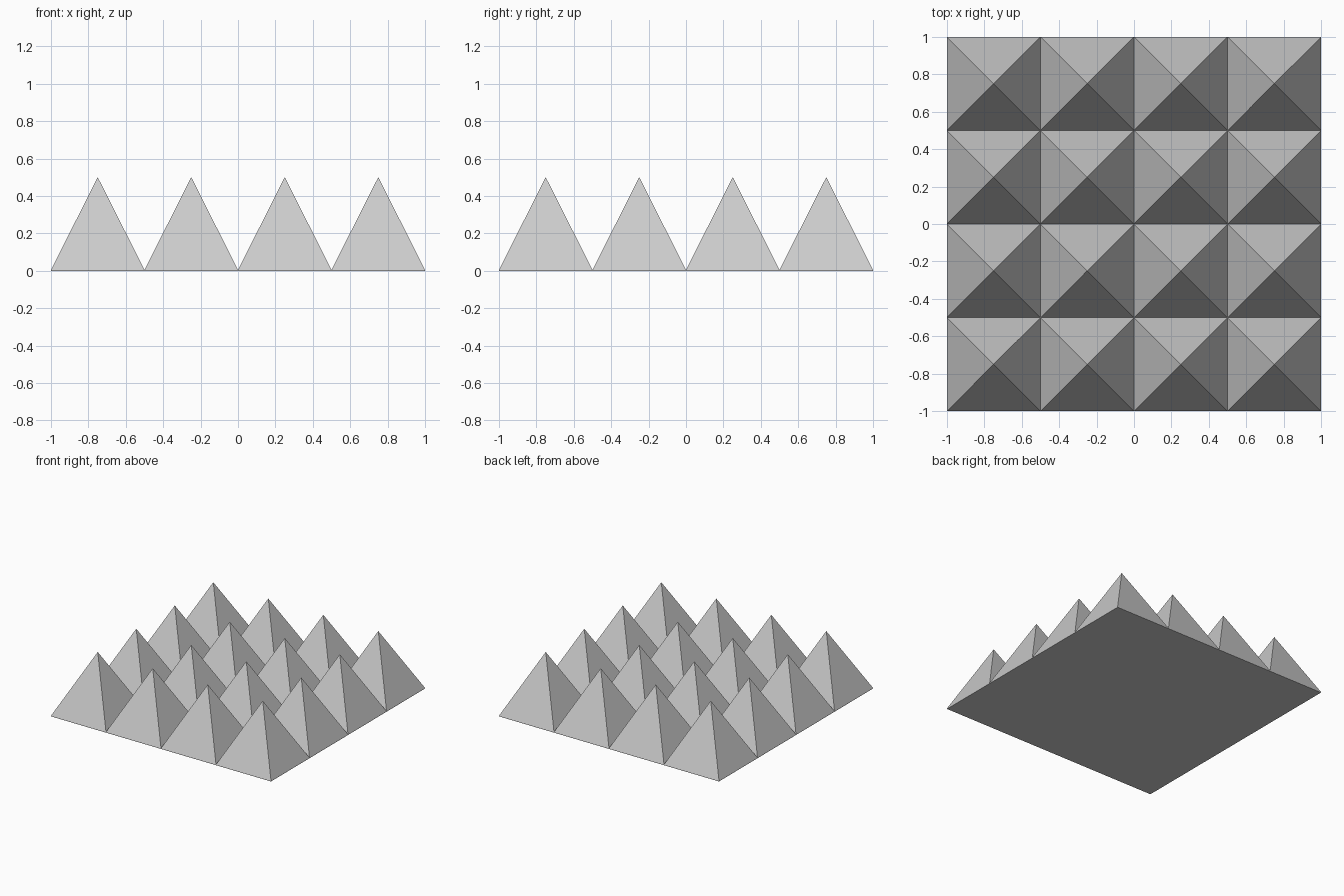
import bpy, bmesh
from math import sqrt, pi
from mathutils import Matrix

if "Cube" in bpy.data.objects:
    bpy.data.objects.remove(bpy.data.objects["Cube"])

N, CELL, BASE, TOP = 4, 0.5, 0.005, 0.5


def make_object(name, bm):
    mesh = bpy.data.meshes.new(name)
    bm.to_mesh(mesh)
    bm.free()
    obj = bpy.data.objects.new(name, mesh)
    bpy.context.collection.objects.link(obj)
    return obj


# Thin square backing sheet
bm = bmesh.new()
bmesh.ops.create_cube(bm, size=1, matrix=Matrix.Translation((0, 0, BASE / 2))
                      @ Matrix.Diagonal((N * CELL, N * CELL, BASE, 1)))
make_object("base_sheet", bm)

# One open-bottomed square pyramid in the front left corner
bm = bmesh.new()
corner = -(N - 1) * CELL / 2
bmesh.ops.create_cone(bm, cap_ends=False, segments=4, radius1=CELL / sqrt(2), radius2=0,
                      depth=TOP - BASE,
                      matrix=Matrix.Translation((corner, corner, (TOP + BASE) / 2))
                      @ Matrix.Rotation(pi / 4, 4, 'Z'))
bmesh.ops.remove_doubles(bm, verts=bm.verts, dist=1e-5)
pyramids = make_object("pyramid_grid", bm)

# Repeat it along both axes
for name, step in (("columns", (CELL, 0, 0)), ("rows", (0, CELL, 0))):
    arr = pyramids.modifiers.new(name, 'ARRAY')
    arr.count = N
    arr.use_relative_offset = False
    arr.use_constant_offset = True
    arr.constant_offset_displace = step
